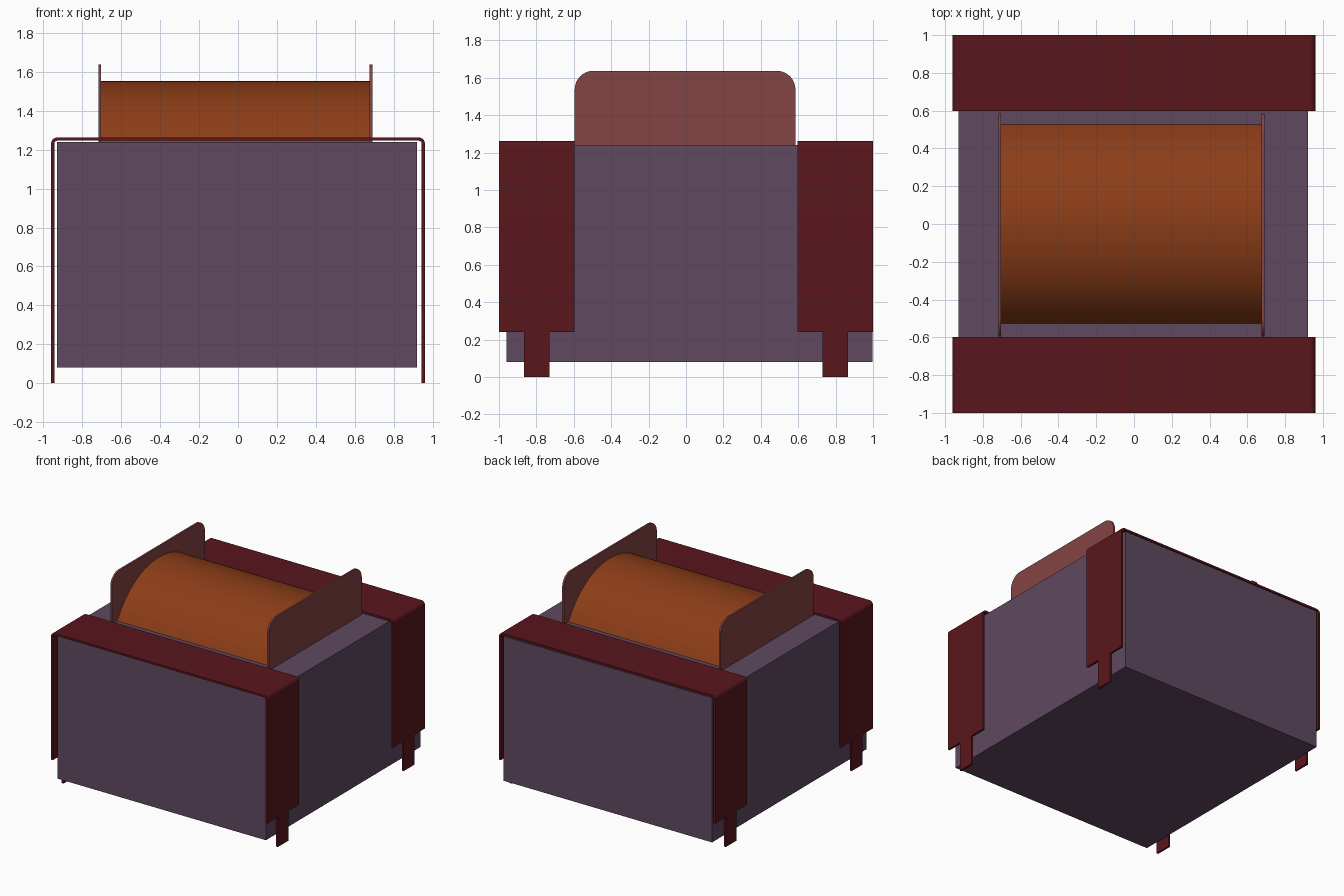
import bpy, bmesh
from math import sin, cos, pi, radians, asin

if "Cube" in bpy.data.objects:
    bpy.data.objects.remove(bpy.data.objects["Cube"])


def material(name, rgb):
    m = bpy.data.materials.new(name)
    m.diffuse_color = (*rgb, 1)
    m.use_nodes = True
    m.node_tree.nodes["Principled BSDF"].inputs["Base Color"].default_value = m.diffuse_color
    return m


CORE = material("core_purple", (0.115, 0.067, 0.117))
CLAMP = material("clamp_red", (0.100, 0.008, 0.012))
COIL = material("coil_copper", (0.262, 0.047, 0.009))
FLANGE = material("flange_pink", (0.235, 0.056, 0.056))


def finish(name, bm, mat, thickness=0):
    mesh = bpy.data.meshes.new(name)
    bm.to_mesh(mesh)
    bm.free()
    mesh.materials.append(mat)
    ob = bpy.data.objects.new(name, mesh)
    bpy.context.collection.objects.link(ob)
    bpy.ops.object.select_all(action='DESELECT')
    ob.select_set(True)
    bpy.context.view_layer.objects.active = ob
    if thickness:
        mod = ob.modifiers.new("thickness", 'SOLIDIFY')
        mod.thickness = thickness
        mod.offset = -1
        mod.use_even_offset = True
        bpy.ops.object.modifier_apply(modifier=mod.name)
    bpy.ops.object.shade_smooth_by_angle(angle=radians(30))
    return ob


def arc(cx, cz, r, a0, a1, n):
    return [(cx + r * cos(a0 + (a1 - a0) * i / n),
             cz + r * sin(a0 + (a1 - a0) * i / n)) for i in range(n + 1)]


def prism_x(name, profile, x0, x1, mat):
    """Extrude a closed (y, z) profile along x."""
    bm = bmesh.new()
    face = bm.faces.new([bm.verts.new((x0, y, z)) for y, z in profile])
    ext = bmesh.ops.extrude_face_region(bm, geom=[face])
    verts = [v for v in ext["geom"] if isinstance(v, bmesh.types.BMVert)]
    bmesh.ops.translate(bm, verts=verts, vec=(x1 - x0, 0, 0))
    bmesh.ops.recalc_face_normals(bm, faces=bm.faces)
    return finish(name, bm, mat)


def clamp(name, rows):
    """Bent sheet strap over the core, with a narrow foot on each leg."""
    w, top, r, shoulder = 0.96, 1.262, 0.03, 0.24
    path = [(-w, 0), (-w, shoulder)]
    path += arc(-w + r, top - r, r, pi, pi / 2, 6)
    path += arc(w - r, top - r, r, pi / 2, 0, 6)
    path += [(w, shoulder), (w, 0)]
    bm = bmesh.new()
    grid = [[bm.verts.new((x, y, z)) for y in rows] for x, z in path]
    last = len(path) - 2
    for i in range(last + 1):
        for j in range(3):
            if i in (0, last) and j != 1:
                continue
            bm.faces.new((grid[i][j], grid[i + 1][j],
                          grid[i + 1][j + 1], grid[i][j + 1]))
    bmesh.ops.delete(bm, geom=[v for v in bm.verts if not v.link_faces],
                     context='VERTS')
    finish(name, bm, CLAMP, 0.016)


# Core block
prism_x("core", [(-0.96, 0.08), (0.998, 0.08), (0.998, 1.24), (-0.96, 1.24)],
        -0.93, 0.92, CORE)

# Front and back clamps
rows = [0.597, 0.73, 0.865, 1.0]
clamp("front_clamp", [-y for y in reversed(rows)])
clamp("back_clamp", rows)

# Coil winding: a circular segment rising out of the core
R, CZ, BASE = 0.60, 0.952, 1.236
a = asin((BASE - CZ) / R)
prism_x("coil", arc(0, CZ, R, a, pi - a, 48), -0.704, 0.676, COIL)

# Bobbin flanges with rounded top corners
y0, y1, top, r = -0.595, 0.585, 1.637, 0.10
outline = [(y0, BASE), (y1, BASE)]
outline += arc(y1 - r, top - r, r, 0, pi / 2, 10)
outline += arc(y0 + r, top - r, r, pi / 2, pi, 10)
prism_x("left_flange", outline, -0.718, -0.703, FLANGE)
prism_x("right_flange", outline, 0.675, 0.690, FLANGE)
